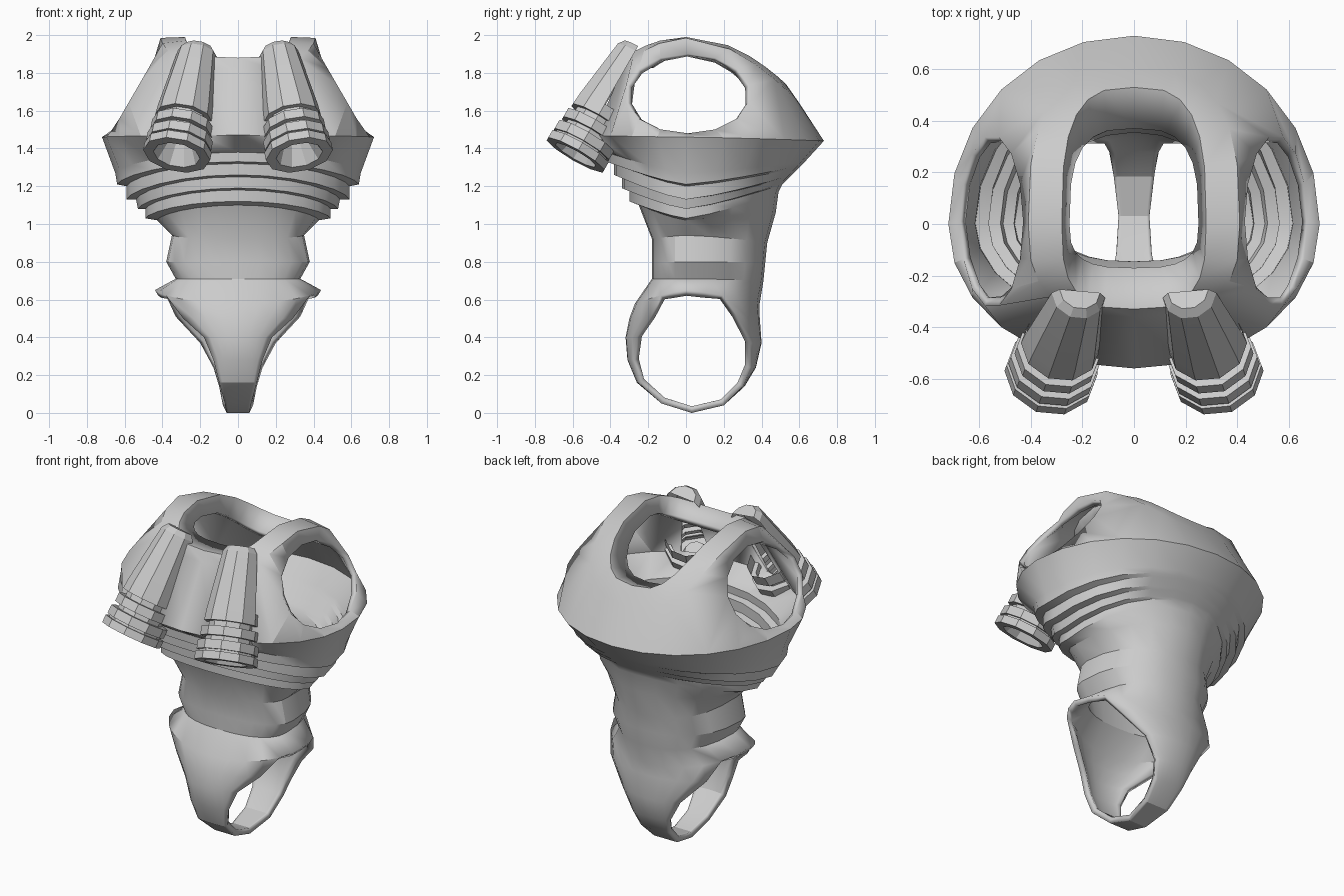
import bpy, bmesh
from math import sin, cos, pi, radians, copysign
from mathutils import Vector

if "Cube" in bpy.data.objects:
    bpy.data.objects.remove(bpy.data.objects["Cube"])

grey = bpy.data.materials.new("armor_grey")
grey.use_nodes = True
GREY = (0.6, 0.6, 0.6, 1)
grey.diffuse_color = GREY
grey.node_tree.nodes["Principled BSDF"].inputs["Base Color"].default_value = GREY

N = 24      # columns round the body, column 0 at the front, going toward +x


def finish(bm, name, thickness=0):
    mesh = bpy.data.meshes.new(name)
    bm.to_mesh(mesh)
    bm.free()
    ob = bpy.data.objects.new(name, mesh)
    bpy.context.collection.objects.link(ob)
    mesh.materials.append(grey)
    if thickness:
        shell = ob.modifiers.new("shell", "SOLIDIFY")
        shell.thickness = thickness
        shell.offset = -1
    bpy.ops.object.select_all(action="DESELECT")
    ob.select_set(True)
    bpy.context.view_layer.objects.active = ob
    bpy.ops.object.shade_smooth_by_angle(angle=radians(25))
    return ob


def power(v, p):
    return copysign(abs(v) ** p, v)


def ring(bm, width, front, back, z_front, z_side, z_back, p=1.0):
    """Closed cross-section whose height differs at front, sides and back."""
    verts = []
    for j in range(N):
        t = 2 * pi * j / N
        s, c = round(sin(t), 6), round(cos(t), 6)
        depth, z_end = (-front, z_front) if c > 0 else (back, z_back)
        z = z_side + (z_end - z_side) * abs(c) ** 1.3
        verts.append(bm.verts.new((width * power(s, p), -depth * power(c, p), z)))
    return verts


def quad_strip(bm, upper, lower, closed=False):
    n = len(upper)
    for j in range(n if closed else n - 1):
        k = (j + 1) % n
        bm.faces.new((upper[j], lower[j], lower[k], upper[k]))


# Torso: rings from the neck opening down to the hips
SECTIONS = [
    (0.25, -0.17, 0.37, 1.86, 1.90, 1.70, 0.65),   # neck lip
    (0.28, -0.33, 0.53, 1.88, 1.99, 1.74, 0.65),   # neck rim
    (0.41, -0.36, 0.60, 1.82, 1.985, 1.64, 0.70),  # shoulders
    (0.72, -0.56, 0.73, 1.47, 1.46, 1.44, 0.97),   # chest edge
    (0.65, -0.42, 0.63, 1.38, 1.27, 1.33),
    (0.64, -0.42, 0.61, 1.33, 1.21, 1.31),         # stepped ribs
    (0.59, -0.38, 0.60, 1.32, 1.20, 1.30),
    (0.59, -0.38, 0.56, 1.26, 1.13, 1.26),
    (0.54, -0.34, 0.55, 1.25, 1.13, 1.25),
    (0.53, -0.34, 0.52, 1.19, 1.08, 1.22),
    (0.49, -0.30, 0.51, 1.18, 1.08, 1.21),
    (0.49, -0.30, 0.49, 1.12, 1.03, 1.17),
    (0.43, -0.25, 0.475, 1.10, 1.02, 1.06),
    (0.35, -0.18, 0.43, 0.92, 0.94, 0.90, 0.85),   # waist
    (0.38, -0.18, 0.42, 0.80, 0.80, 0.80, 0.85),
    (0.33, -0.18, 0.41, 0.71, 0.71, 0.70, 0.85),
    (0.44, -0.27, 0.39, 0.58, 0.65, 0.58),         # hips
]
SHOULDER = 2
ARM_COLUMNS = ((3, 9, 1), (15, 21, -1))
PLAIN_COLUMNS = ((-1, 1), (2, 3), (9, 15), (21, 22))   # leaves thruster gaps

bm = bmesh.new()
rings = [ring(bm, *s) for s in SECTIONS]
for i, (upper, lower) in enumerate(zip(rings, rings[1:])):
    if i != SHOULDER:
        quad_strip(bm, upper, lower, True)
        continue
    for a, b in PLAIN_COLUMNS:
        cols = range(a, b + 1)
        quad_strip(bm, [upper[j] for j in cols], [lower[j] for j in cols])
    # Arm openings: slanted polygon holes bridged to the surrounding shell
    for a, b, side in ARM_COLUMNS:
        outer = upper[a:b + 1] + lower[a:b + 1][::-1]
        step = 2 * pi / len(outer)
        hole = []
        for k in range(len(outer)):
            t = pi / 2 + (3 - k) * step
            z = 1.69 + 0.21 * sin(t)
            x = 0.43 + (1.90 - z) * 0.58
            hole.append(bm.verts.new((side * x, 0.01 + side * 0.335 * cos(t), z)))
        quad_strip(bm, hole[::-1], outer[::-1], True)

# Crotch band: swept from the front hips, under, and up to the back hips
BAND = [  # y, z, half width, bulge
    (-0.30, 0.50, 0.29, 0.11), (-0.32, 0.40, 0.18, 0.06),
    (-0.31, 0.28, 0.13, 0.03), (-0.26, 0.16, 0.10, 0.01),
    (-0.13, 0.05, 0.07, 0.0), (0.03, 0.0, 0.06, 0.0),
    (0.20, 0.04, 0.08, 0.0), (0.31, 0.14, 0.10, 0.01),
    (0.37, 0.24, 0.13, 0.03), (0.40, 0.37, 0.20, 0.06),
    (0.39, 0.51, 0.33, 0.12),
]
HALF = 4    # columns on each side of the band's middle
hips = rings[-1]
rows = [[hips[i] for i in range(-HALF, HALF + 1)]]
for y, z, w, bulge in BAND:
    inward = -1 if y > 0.03 else 1
    rows.append([bm.verts.new((w * sin(i * pi / 12) / sin(HALF * pi / 12),
                               y + inward * bulge * (i / HALF) ** 2, z))
                 for i in range(-HALF, HALF + 1)])
rows.append([hips[12 - i] for i in range(-HALF, HALF + 1)])
for upper, lower in zip(rows, rows[1:]):
    quad_strip(bm, upper, lower)
finish(bm, "torso_shell", 0.035)

# Chest thrusters: tapered pipes with stepped collars and a recessed nozzle
PROFILE = [  # fraction along the axis, radius
    (0, 0.08), (0.05, 0.105), (0.56, 0.15), (0.66, 0.155), (0.66, 0.125),
    (0.71, 0.125), (0.71, 0.165), (0.79, 0.165), (0.79, 0.135),
    (0.83, 0.135), (0.83, 0.175), (0.91, 0.175), (0.91, 0.16),
    (0.93, 0.16), (0.93, 0.18), (1, 0.18), (1, 0.125), (0.8, 0.06),
]
SIDES = 10
OPEN_STRIPS = 2     # upper part is a half pipe, open toward the chest


def thruster(name, side):
    top = Vector((side * 0.21, -0.26, 1.93))
    end = Vector((side * 0.325, -0.585, 1.365))
    axis = (end - top).normalized()
    forward = axis.cross(Vector((1, 0, 0))).normalized()
    if forward.y > 0:
        forward.negate()
    other = axis.cross(forward)
    bm = bmesh.new()
    loops = []
    for f, r in PROFILE:
        centre = top.lerp(end, f)
        # the first half of each loop faces forward
        angles = [-pi / 2 + 2 * pi * k / SIDES for k in range(SIDES)]
        loops.append([bm.verts.new(centre + r * (cos(a) * forward + sin(a) * other))
                      for a in angles])
    front = SIDES // 2 + 1
    for i, (upper, lower) in enumerate(zip(loops, loops[1:])):
        if i < OPEN_STRIPS:
            quad_strip(bm, upper[:front], lower[:front])
        else:
            quad_strip(bm, upper, lower, True)
    bm.faces.new(loops[0][:front])
    bm.faces.new(loops[-1])
    for v in [v for v in bm.verts if not v.link_faces]:
        bm.verts.remove(v)
    bmesh.ops.recalc_face_normals(bm, faces=bm.faces)
    finish(bm, name)


thruster("left_thruster", 1)
thruster("right_thruster", -1)
